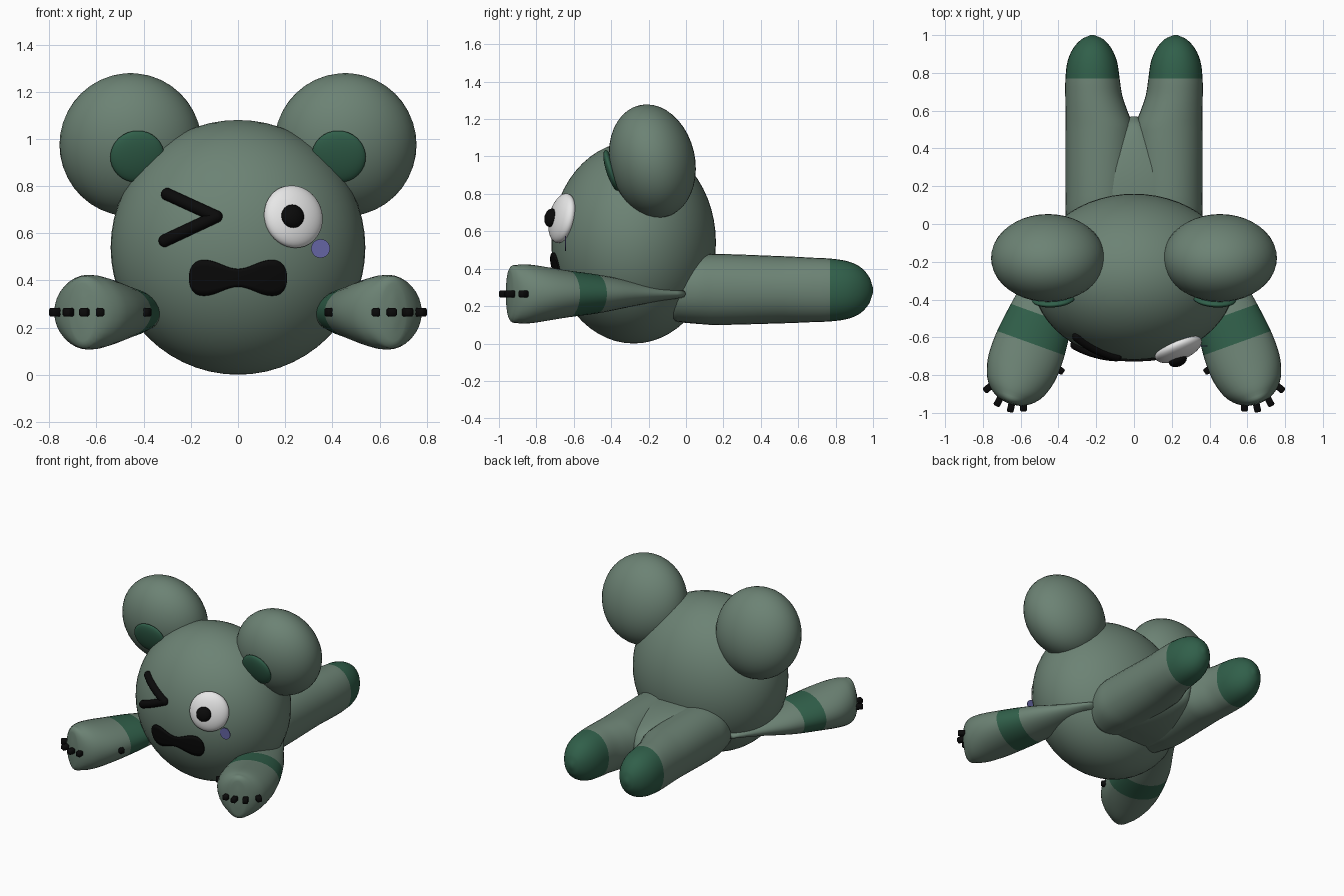
import bpy, bmesh
from math import sin, cos, pi, radians, sqrt
from mathutils import Vector, Euler

if "Cube" in bpy.data.objects:
    bpy.data.objects.remove(bpy.data.objects["Cube"], do_unlink=True)


def material(name, rgb):
    m = bpy.data.materials.new(name)
    m.use_nodes = True
    m.diffuse_color = (*rgb, 1)
    m.node_tree.nodes["Principled BSDF"].inputs["Base Color"].default_value = (*rgb, 1)
    return m


FUR = material("sage_green", (0.15, 0.225, 0.175))
DARK = material("forest_green", (0.03, 0.115, 0.068))
BLACK = material("black", (0.003, 0.003, 0.003))
WHITE = material("white", (0.8, 0.8, 0.8))
BLUE = material("tear_blue", (0.13, 0.13, 0.37))

HEAD_C = Vector((0, -0.28, 0.54))
HEAD_R = Vector((0.54, 0.44, 0.54))


def smooth(ob):
    for p in ob.data.polygons:
        p.use_smooth = True


def mesh_object(name, bm, mats):
    bmesh.ops.recalc_face_normals(bm, faces=bm.faces)
    me = bpy.data.meshes.new(name)
    bm.to_mesh(me)
    bm.free()
    ob = bpy.data.objects.new(name, me)
    bpy.context.collection.objects.link(ob)
    for m in mats:
        me.materials.append(m)
    smooth(ob)
    return ob


def ellipsoid(name, centre, radii, mat, rot=None, seg=40):
    bm = bmesh.new()
    bmesh.ops.create_uvsphere(bm, u_segments=seg, v_segments=seg // 2, radius=1)
    ob = mesh_object(name, bm, [mat])
    ob.location, ob.scale = centre, radii
    if rot is not None:
        ob.rotation_euler = rot
    return ob


def refine(rows, steps=4):
    """Smoothly interpolate a short list of profile rows."""
    out = []
    for i in range(len(rows) - 1):
        p, q = rows[i], rows[i + 1]
        before, after = rows[max(i - 1, 0)], rows[min(i + 2, len(rows) - 1)]
        for k in range(steps):
            t = k / steps
            h = t * t * (3 - 2 * t)
            row = []
            for j in range(len(p)):
                lin = p[0] + (q[0] - p[0]) * h if j == 0 else 0
                m0 = (q[j] - before[j]) / max(q[0] - before[0], 1e-6)
                m1 = (after[j] - p[j]) / max(after[0] - p[0], 1e-6)
                d = q[0] - p[0]
                val = (p[j] * (1 - h) + q[j] * h
                       + d * (m0 * t * (1 - t) ** 2 - m1 * t * t * (1 - t)))
                row.append(p[0] + d * t if j == 0 else val)
            out.append(row)
    return out + [list(rows[-1])]


def loft(name, rings, mats, rule=lambda t: 0, power=2.0, n=32):
    """rings: (t, centre, half width vector, half height vector)."""
    bm = bmesh.new()
    loops = []
    for t, c, u, v in rings:
        loop = []
        for k in range(n):
            a = 2 * pi * k / n
            cx, cz = [(abs(f) ** (2 / power)) * (1 if f > 0 else -1)
                      for f in (cos(a), sin(a))]
            loop.append(bm.verts.new(c + u * cx + v * cz))
        loops.append(loop)
    for i in range(len(loops) - 1):
        mat = rule((rings[i][0] + rings[i + 1][0]) / 2)
        for k in range(n):
            j = (k + 1) % n
            f = bm.faces.new((loops[i][k], loops[i][j], loops[i + 1][j], loops[i + 1][k]))
            f.material_index = mat
    for loop, t in ((loops[0], rings[0][0]), (loops[-1], rings[-1][0])):
        bm.faces.new(loop).material_index = rule(t)
    return mesh_object(name, bm, mats)


def on_head(x, z, lift=0.0):
    """Point on the front of the head."""
    d = 1 - (x / HEAD_R.x) ** 2 - ((z - HEAD_C.z) / HEAD_R.z) ** 2
    return Vector((x, HEAD_C.y - HEAD_R.y * sqrt(d) - lift, z))


# Head
ellipsoid("head", HEAD_C, HEAD_R, FUR, seg=56)

# Torso filling the space between the legs
X, Z = Vector((1, 0, 0)), Vector((0, 0, 1))
torso = [(-0.08, 0.32, 0.17), (0.05, 0.35, 0.182), (0.16, 0.34, 0.187), (0.3, 0.27, 0.175),
         (0.45, 0.15, 0.14), (0.53, 0.07, 0.1), (0.57, 0.015, 0.04)]
loft("torso", [(y, Vector((0, y, 0.288)), X * w, Z * h) for y, w, h in refine(torso)],
     [FUR], power=2.3)

# Profiles: leg = y, inner x, outer x, half height; arm = distance, half width, half height
leg = [(-0.08, 0, 0.33, 0.17), (0.05, 0, 0.362, 0.183), (0.15, 0, 0.362, 0.19),
       (0.5, 0, 0.362, 0.18), (0.6, 0.035, 0.363, 0.176), (0.68, 0.062, 0.364, 0.172),
       (0.77, 0.076, 0.363, 0.168), (0.86, 0.09, 0.352, 0.155), (0.93, 0.12, 0.322, 0.125),
       (0.98, 0.165, 0.275, 0.07), (1.0, 0.21, 0.23, 0.012)]
arm = [(0, 0.05, 0.02), (0.2, 0.1, 0.05), (0.38, 0.15, 0.085), (0.49, 0.17, 0.105),
       (0.65, 0.19, 0.125), (0.78, 0.19, 0.145), (0.88, 0.165, 0.158), (0.94, 0.125, 0.155),
       (0.98, 0.065, 0.135), (0.99, 0.015, 0.05)]
claws = [(0.585, -0.96, 0), (0.65, -0.965, 12), (0.715, -0.935, 28),
         (0.768, -0.865, 50), (0.4, -0.768, -55)]

for side, s in (("left", 1), ("right", -1)):
    # Leg with dark foot
    rings = [(y, Vector((s * (a + b) / 2, y, 0.29 - 0.005 * y)), X * ((b - a) / 2), Z * h)
             for y, a, b, h in refine(leg)]
    loft(side + "_leg", rings, [FUR, DARK], lambda t: int(t > 0.77), power=2.1)

    # Arm with dark band
    axis = Vector((s * 0.34, -0.94, 0))
    across = Vector((0.94, s * 0.34, 0))
    start = Vector((s * 0.325, -0.02, 0.265))
    rings = [(t, start + axis * t, across * w, Z * h) for t, w, h in refine(arm)]
    loft(side + "_arm", rings, [FUR, DARK], lambda t: int(0.49 < t < 0.65))

    # Claws
    for i, (x, y, angle) in enumerate(claws):
        bm = bmesh.new()
        bmesh.ops.create_cube(bm, size=1)
        bmesh.ops.scale(bm, vec=(0.036, 0.065, 0.036), verts=bm.verts)
        bmesh.ops.bevel(bm, geom=bm.edges[:], offset=0.006, segments=1, affect='EDGES')
        ob = mesh_object(f"{side}_claw_{i + 1}", bm, [BLACK])
        ob.location = (s * x, y, 0.265)
        ob.rotation_euler.z = s * radians(angle)

    # Ear and inner ear
    tilt = Euler((radians(13), 0, 0))
    ellipsoid(side + "_ear", (s * 0.455, -0.18, 0.975), (0.302, 0.228, 0.307), FUR, tilt)
    ellipsoid(side + "_inner_ear", (s * 0.427, -0.396, 0.925), (0.115, 0.03, 0.115), DARK,
              Euler((radians(18), 0, s * radians(-4))), 32)

# Open eye and pupil, facing out from the head
centre = on_head(0.235, 0.67)
offset = centre - HEAD_C
normal = Vector([offset[i] / HEAD_R[i] ** 2 for i in range(3)]).normalized()
turn = normal.to_track_quat('Z', 'Y').to_euler()
ellipsoid("eye", centre, (0.132, 0.135, 0.055), WHITE, turn)
ellipsoid("pupil", (0.232, -0.722, 0.672), (0.05, 0.05, 0.032), BLACK, turn, 24)

# Tear
bm = bmesh.new()
bmesh.ops.create_cone(bm, cap_ends=True, segments=24, radius1=0.04, radius2=0.04, depth=0.006)
tear = mesh_object("tear", bm, [BLUE])
tear.location = (0.35, -0.645, 0.535)
tear.rotation_euler.x = pi / 2
for p in tear.data.polygons:
    p.use_smooth = False

# Winking eye: a bent tube lying on the head
corners = [(-0.3, 0.765), (-0.092, 0.67), (-0.31, 0.568)]
curve = bpy.data.curves.new("winking_eye", 'CURVE')
curve.dimensions = '3D'
curve.bevel_depth, curve.bevel_resolution, curve.use_fill_caps = 0.027, 4, True
for (x0, z0), (x1, z1) in zip(corners, corners[1:]):
    line = curve.splines.new('POLY')
    line.points.add(8)
    for k, pt in enumerate(line.points):
        f = k / 8
        pt.co = (*on_head(x0 + (x1 - x0) * f, z0 + (z1 - z0) * f), 1)
curve.materials.append(BLACK)
bpy.context.collection.objects.link(bpy.data.objects.new("winking_eye", curve))
for i, (x, z) in enumerate(corners):
    ellipsoid(f"wink_end_{i + 1}", on_head(x, z), (0.027,) * 3, BLACK, seg=16)

# Mouth: a bow-shaped plate following the head
bm = bmesh.new()
cols, rows, half = 40, 6, 0.207
grid = []
for i in range(cols + 1):
    x = -half * cos(pi * i / cols)
    f = min(abs(x) / 0.14, 1)
    h = 0.037 + 0.038 * f * f * (3 - 2 * f)
    e = max(0, (abs(x) - 0.147) / 0.06)
    h *= max(0.02, 1 - min(e, 1) ** 2.4) ** 0.5
    grid.append([bm.verts.new(on_head(x, 0.411 + h * (2 * j / rows - 1), 0.009))
                 for j in range(rows + 1)])
for i in range(cols):
    for j in range(rows):
        bm.faces.new((grid[i][j], grid[i + 1][j], grid[i + 1][j + 1], grid[i][j + 1]))
mouth = mesh_object("mouth", bm, [BLACK])
plate = mouth.modifiers.new("thickness", 'SOLIDIFY')
plate.thickness, plate.offset = 0.009, 0
